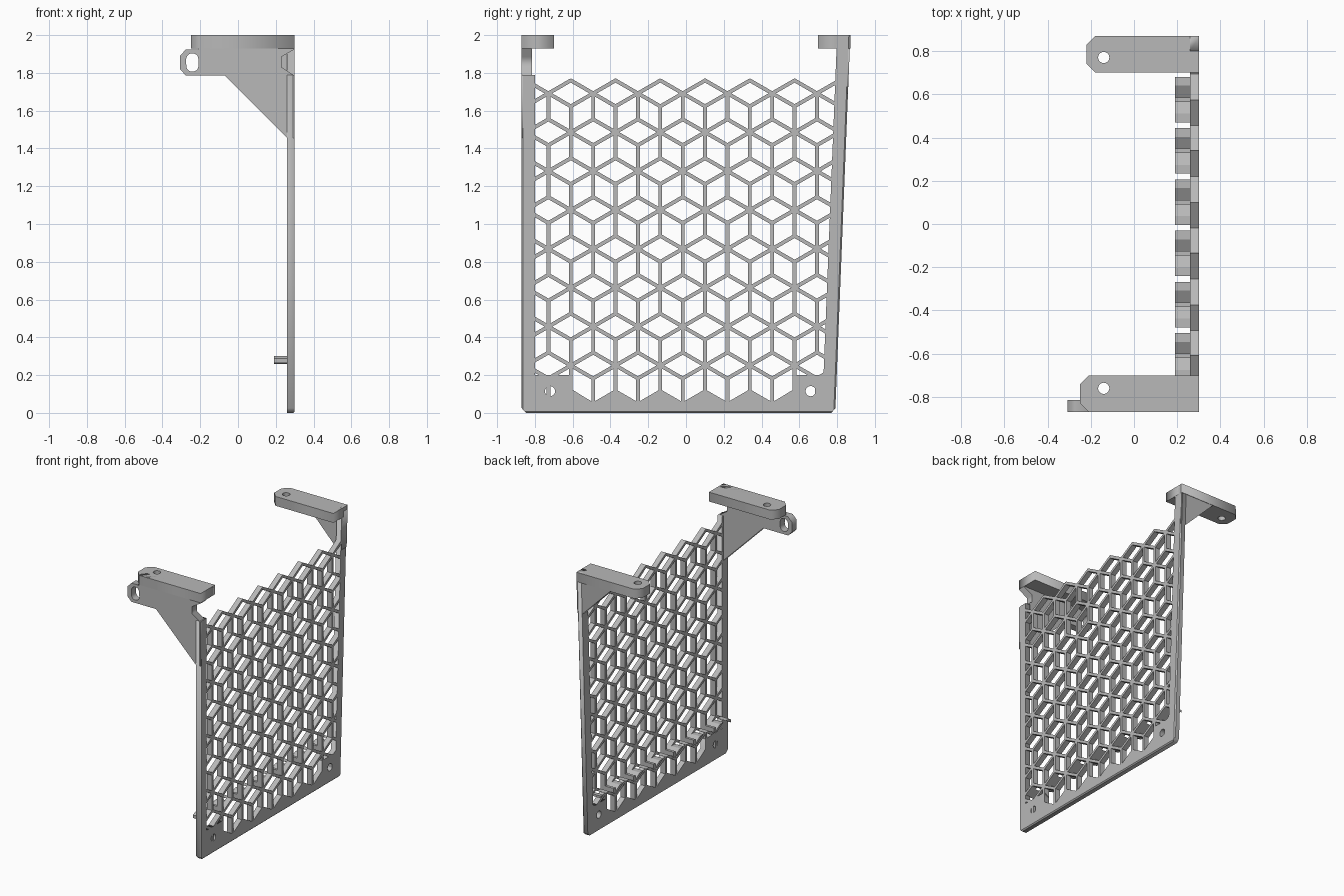
import bpy, bmesh, math
from mathutils import Matrix, Vector

cube = bpy.data.objects.get("Cube")
if cube:
    bpy.data.objects.remove(cube)

grey = bpy.data.materials.new("plain grey")
grey.use_nodes = True
colour = (0.48, 0.48, 0.48, 1)
grey.diffuse_color = colour
grey.node_tree.nodes["Principled BSDF"].inputs["Base Color"].default_value = colour

# Where the flat (u, v) drawing and its thickness w point
SIDE = Matrix(((0, 0, 1), (1, 0, 0), (0, 1, 0)))    # drawn in y, z
FRONT = Matrix(((1, 0, 0), (0, 0, -1), (0, 1, 0)))  # drawn in x, z
FLAT = Matrix.Identity(3)                           # drawn in x, y


def circle(u, v, r, n=20):
    return [(u + r * math.cos(math.tau * i / n), v + r * math.sin(math.tau * i / n))
            for i in range(n)]


def add_object(name, mesh):
    ob = bpy.data.objects.new(name, mesh)
    bpy.context.collection.objects.link(ob)
    mesh.materials.clear()
    mesh.materials.append(grey)
    return ob


def plate(name, loops, axes, low, high):
    """Flat plate from an outline and its holes, between two depths."""
    curve = bpy.data.curves.new(name, 'CURVE')
    curve.dimensions = '2D'
    curve.fill_mode = 'BOTH'
    curve.extrude = (high - low) / 2
    for loop in loops:
        spline = curve.splines.new('POLY')
        spline.points.add(len(loop) - 1)
        for p, (u, v) in zip(spline.points, loop):
            p.co = (u, v, 0, 1)
        spline.use_cyclic_u = True
    temp = bpy.data.objects.new(name, curve)
    bpy.context.collection.objects.link(temp)
    bpy.context.view_layer.update()
    mesh = bpy.data.meshes.new_from_object(temp.evaluated_get(
        bpy.context.evaluated_depsgraph_get()))
    bpy.data.objects.remove(temp)
    shift = axes.col[2] * (low + high) / 2
    if axes is FRONT:
        shift = -shift
    mesh.transform(Matrix.Translation(shift) @ axes.to_4x4())
    bm = bmesh.new()
    bm.from_mesh(mesh)
    bmesh.ops.remove_doubles(bm, verts=bm.verts, dist=0.0001)
    bmesh.ops.recalc_face_normals(bm, faces=bm.faces)
    bm.to_mesh(mesh)
    bm.free()
    return add_object(name, mesh)


def clip(bm, point, normal):
    """Cut away what lies beyond a plane and close the cut."""
    cut = bmesh.ops.bisect_plane(bm, geom=bm.verts[:] + bm.edges[:] + bm.faces[:],
                                 plane_co=point, plane_no=normal, clear_outer=True)
    edges = [e for e in cut["geom_cut"] if isinstance(e, bmesh.types.BMEdge) and e.is_boundary]
    if edges:
        bmesh.ops.holes_fill(bm, edges=edges, sides=0)


# Shared sizes
BACK, FACE = 0.26, 0.30
LEAN = 0.04                       # slope of the leaning upright
PITCH, ROW = 0.237, 0.2058        # lattice spacing
NODE_Y, NODE_Z = -0.61, 0.251
IN_L, IN_R = -0.80, 0.72          # inner sides of the uprights at z = 0


def right(z):
    return IN_R + LEAN * z


# Open-topped frame with a zigzag bottom edge and two screw holes
outline = [(-0.87, 1.79), (-0.87, 0.025), (-0.845, 0), (0.77, 0), (0.791, 0.025),
           (0.87, 2), (right(2), 2), (right(0.2), 0.2), (0.565, 0.2), (0.565, 0.122)]
for i in range(4, -1, -1):
    y = NODE_Y + PITCH * (i + 0.5)
    outline.append((y, 0.055))
    if i:
        outline.append((y - PITCH / 2, 0.122))
outline += [(-0.60, 0.122), (-0.60, 0.2), (IN_L, 0.2), (IN_L, 1.79)]
frame = plate("frame", [outline, circle(-0.72, 0.115, 0.027), circle(0.66, 0.115, 0.027)],
              SIDE, BACK, FACE)

# Chamfer around the outer face of the frame
bm = bmesh.new()
bm.from_mesh(frame.data)
for point, out in (((FACE, -0.862, 0), (0, -1, 0)), ((FACE, 0, 0.008), (0, 0, -1)),
                   ((FACE, 0.782, 0), (0, 1, -LEAN))):
    clip(bm, point, Vector(out) + Vector((1, 0, 0)))
bmesh.ops.recalc_face_normals(bm, faces=bm.faces)
bm.to_mesh(frame.data)
bm.free()


def lattice(name, rows, x0, x1, z0=0.03, z1=1.9):
    """Bars in six directions from every node, trimmed to the frame opening."""
    bm = bmesh.new()
    for j in rows:
        for i in range(-1, 8):
            y = NODE_Y + PITCH * (i - 0.5 * (j % 2))
            z = NODE_Z + ROW * j
            for k in range(6):
                angle = math.radians(30 + 60 * k)
                if (j == 7 and k == 1) or (j == -1 and k > 2):
                    continue
                length = PITCH / math.sqrt(3)
                place = (Matrix.Translation(((x0 + x1) / 2, y, z))
                         @ Matrix.Rotation(angle, 4, 'X')
                         @ Matrix.Translation((0, length / 2, 0))
                         @ Matrix.Diagonal((x1 - x0, length + 0.008, 0.02, 1)))
                bmesh.ops.create_cube(bm, size=1, matrix=place)
    clip(bm, (0, IN_L - 0.004, 0), (0, -1, 0))
    clip(bm, (0, IN_R + 0.004, 0), (0, 1, -LEAN))
    clip(bm, (0, 0, z0), (0, 0, -1))
    clip(bm, (0, 0, z1), (0, 0, 1))
    bmesh.ops.recalc_face_normals(bm, faces=bm.faces)
    mesh = bpy.data.meshes.new(name)
    bm.to_mesh(mesh)
    bm.free()
    return add_object(name, mesh)


lattice("lattice", range(-1, 8), BACK, FACE)
lattice("rear_ledge", [0], 0.19, BACK, 0.26, 0.30)


# Top flanges with clipped ends and a screw hole
def flange(name, tip, y0, y1, hole_y):
    c = 0.042
    plate(name, [[(FACE, y0), (FACE, y1), (tip + c, y1), (tip, y1 - c),
                  (tip, y0 + c), (tip + c, y0)], circle(-0.14, hole_y, 0.026)],
          FLAT, 1.93, 2)


flange("front_flange", -0.25, -0.87, -0.70, -0.76)
flange("back_flange", -0.22, 0.70, 0.87, 0.77)

# Front bracket wall with an eye lug, a slot and a notch
slot = [(-0.242 + u, 1.855 + v + (0.016 if v > 0 else -0.016)) for u, v in circle(0, 0, 0.033)]
plate("front_bracket", [[(FACE, 2), (-0.21, 2), (-0.21, 1.925), (-0.275, 1.925), (-0.308, 1.89),
                         (-0.308, 1.82), (-0.275, 1.785), (-0.07, 1.785), (BACK, 1.455),
                         (FACE, 1.455), (FACE, 1.785), (0.23, 1.83), (0.23, 1.885),
                         (FACE, 1.925)], slot], FRONT, -0.87, -0.815)

# Back gusset, leaning with its upright
gusset = plate("back_gusset", [[(FACE, 1.97), (0.0, 1.97), (0.0, 1.95), (BACK, 1.69),
                                (FACE, 1.69)]], FRONT, 0.81, 0.87)
for v in gusset.data.vertices:
    v.co.y += LEAN * (v.co.z - 2)
